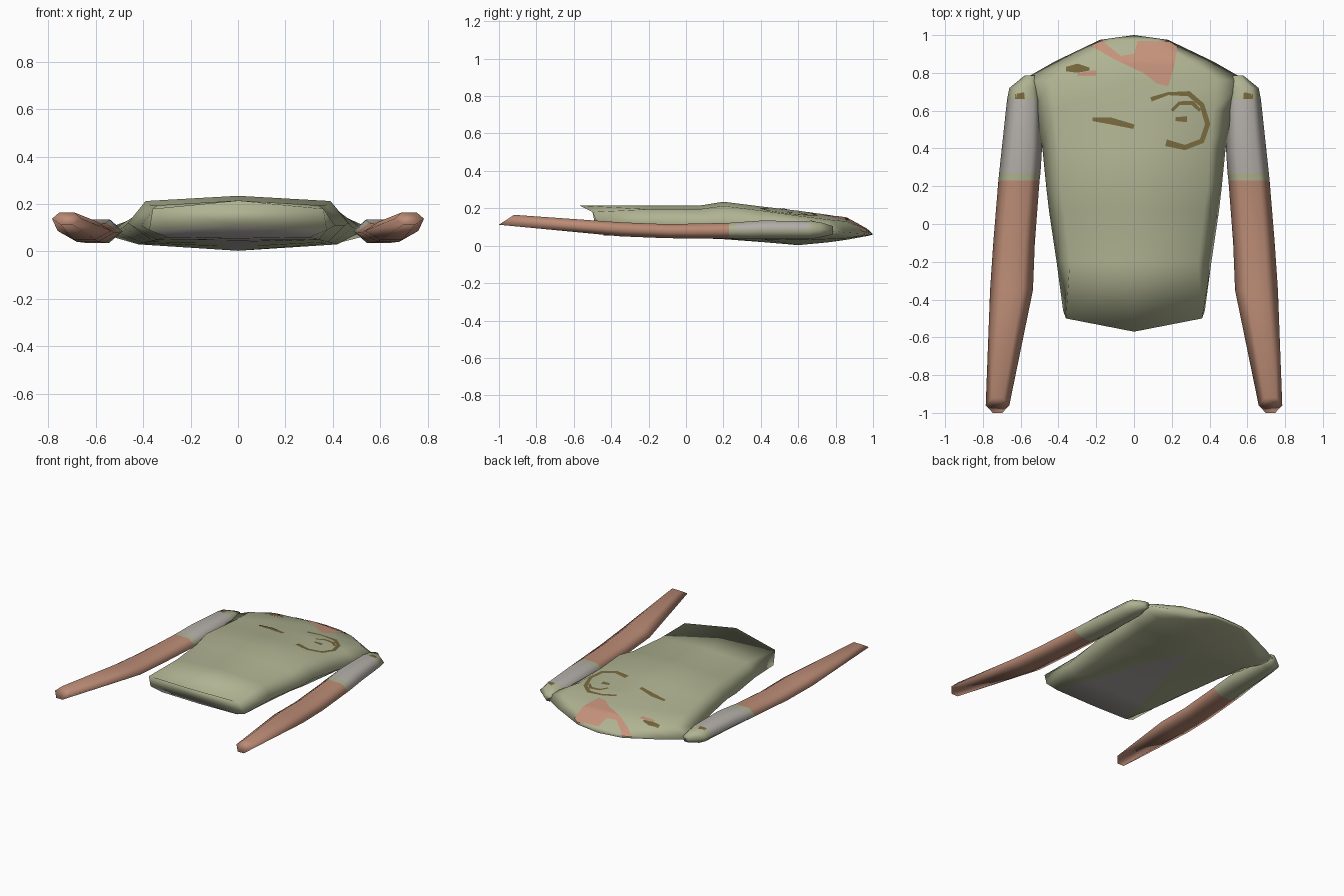
import bpy, bmesh
from mathutils import Vector
from mathutils.bvhtree import BVHTree

if "Cube" in bpy.data.objects:
    bpy.data.objects.remove(bpy.data.objects["Cube"])


def material(name, rgb):
    m = bpy.data.materials.new(name)
    m.diffuse_color = (*rgb, 1)
    m.use_nodes = True
    m.node_tree.nodes["Principled BSDF"].inputs["Base Color"].default_value = m.diffuse_color
    return m


GREEN = material("sage_green", (0.43, 0.45, 0.285))
GREY = material("warm_grey", (0.46, 0.43, 0.40))
SKIN = material("tan", (0.50, 0.26, 0.18))
PINK = material("dusty_pink", (0.56, 0.29, 0.20))
BROWN = material("olive_brown", (0.18, 0.135, 0.045))
trees = []


def finish(bm, name, mats, smooth=True):
    me = bpy.data.meshes.new(name)
    for f in bm.faces:
        f.smooth = smooth
    bm.to_mesh(me)
    bm.free()
    for m in mats:
        me.materials.append(m)
    ob = bpy.data.objects.new(name, me)
    bpy.context.collection.objects.link(ob)
    return ob


def loft(bm, rings):
    """Join equal-length rings of points with quads."""
    rows = [[bm.verts.new(p) for p in r] for r in rings]
    n = len(rows[0])
    for a, b in zip(rows, rows[1:]):
        for i in range(n):
            j = (i + 1) % n
            bm.faces.new((a[i], a[j], b[j], b[i]))
    return rows


# Torso: half sections (top centre, top crease, side, underside, under centre)
def section(y, zt, c, s, b, zu):
    return [(0, y, zt), (c[0], y, c[1]), (s[0], y, s[1]), (b[0], y, b[1]), (0, y, zu)]


halves = [
    [(0, -.57, .215), (.36, -.5, .18), (.375, -.46, .09), (.30, -.44, .06), (0, -.44, .055)],
    section(-.20, .215, (.34, .195), (.41, .11), (.34, .05), .047),
    section(.07, .214, (.37, .195), (.45, .11), (.36, .045), .04),
    section(.20, .235, (.39, .213), (.465, .12), (.38, .04), .035),
    section(.40, .210, (.40, .188), (.485, .10), (.40, .035), .02),
    section(.60, .187, (.42, .160), (.53, .09), (.42, .03), .003),
    section(.76, .165, (.44, .140), (.595, .08), (.42, .035), .018),
    section(.86, .148, (.30, .130), (.42, .07), (.28, .04), .032),
    section(.975, .085, (.12, .080), (.18, .062), (.10, .056), .053),
]
bm = bmesh.new()
rows = loft(bm, [h + [(-x, y, z) for x, y, z in h[3:0:-1]] for h in halves])
tip = bm.verts.new((0, 1, .06))
for i in range(8):
    bm.faces.new((rows[-1][i], rows[-1][(i + 1) % 8], tip))
# closed hem, split into an upper and a lower grey face
hem = rows[0]
mid = bm.verts.new((0, -.485, .11))
bm.faces.new((hem[0], hem[1], hem[2], mid, hem[6], hem[7]))
low = bm.faces.new((hem[2], hem[3], hem[4], hem[5], hem[6], mid))
low.material_index = 1
bmesh.ops.recalc_face_normals(bm, faces=bm.faces)
# grey triangle cut into the underside
for s in (1, -1):
    under = [f for f in bm.faces if f.normal.z < -.8]
    geom = under + list({e for f in under for e in f.edges}) + list({v for f in under for v in f.verts})
    bmesh.ops.bisect_plane(bm, geom=geom, dist=1e-4, plane_co=(0, .6, 0),
                           plane_no=(1.04 * s, .30, 0))
bm.normal_update()
for f in bm.faces:
    c = f.calc_center_median()
    if f.normal.z < -.8 and abs(c.x) < (.6 - c.y) * .30 / 1.04:
        f.material_index = 1
trees.append(BVHTree.FromBMesh(bm))
finish(bm, "torso", [GREEN, GREY])

# Arms: six-sided rings (y, inner x, outer x, low z, high z, slant)
arm_rings = [
    (-.96, .66, .785, .112, .165, .04),
    (-.35, .535, .762, .050, .125, 0),
    (-.10, .525, .745, .040, .115, 0),
    (.23, .500, .718, .038, .122, 0),
    (.27, .495, .714, .037, .125, 0),
    (.40, .487, .700, .035, .134, 0),
    (.66, .490, .672, .035, .132, 0),
    (.72, .500, .660, .045, .125, 0),
    (.785, .520, .580, .06, .105, 0),
]


def arm(side, name):
    bm = bmesh.new()
    rings = []
    for y, a, b, lo, hi, d in arm_rings:
        w, m = b - a, (lo + hi) / 2
        rings.append([(side * x, yy, z) for x, yy, z in (
            (a, y, m), (a + w * .25, y + d, hi), (b - w * .25, y + d, hi),
            (b, y, m), (b - w * .3, y - d, lo), (a + w * .3, y - d, lo))])
    rows = loft(bm, rings)
    bm.faces.new(rows[0])
    bm.faces.new(rows[-1])
    bmesh.ops.recalc_face_normals(bm, faces=bm.faces)
    for f in bm.faces:
        y = f.calc_center_median().y
        if y < .23:
            f.material_index = 2          # bare arm
        elif .27 < y < .66 and f.normal.z > -.3:
            f.material_index = 1          # sleeve
    trees.append(BVHTree.FromBMesh(bm))
    finish(bm, name, [GREEN, GREY, SKIN])


arm(1, "right_arm")
arm(-1, "left_arm")


# Painted patches: quads subdivided and dropped onto the upper surface
def drop(p, lift):
    zs = [h[0].z for h in (t.ray_cast(Vector((p.x, p.y, 1)), Vector((0, 0, -1))) for t in trees) if h[0]]
    return (p.x, p.y, (max(zs) if zs else .06) + lift)


def patches(name, quads, mat, n, lift=.003):
    bm = bmesh.new()
    for q in quads:
        a, b, c, d = (Vector(p) for p in q)
        g = [[bm.verts.new(drop(a.lerp(b, i / n).lerp(d.lerp(c, i / n), j / n), lift))
              for j in range(n + 1)] for i in range(n + 1)]
        for i in range(n):
            for j in range(n):
                bm.faces.new((g[i][j], g[i + 1][j], g[i + 1][j + 1], g[i][j + 1]))
    for f in bm.faces:
        f.normal_update()
        if f.normal.z < 0:
            f.normal_flip()
    finish(bm, name, [mat])


def ribbon(points):
    """Quads along a path of (x, y, half width)."""
    pts = [Vector(p[:2]) for p in points]
    edges = []
    for i, p in enumerate(pts):
        t = (pts[min(i + 1, len(pts) - 1)] - pts[max(i - 1, 0)]).normalized()
        o = Vector((-t.y, t.x)) * points[i][2]
        edges.append((p + o, p - o))
    return [(a[0], a[1], b[1], b[0]) for a, b in zip(edges, edges[1:])]


patches("collar_patch", [
    ((-.23, .945), (-.17, .97), (-.07, .89), (-.10, .87)),
    ((-.10, .87), (-.07, .89), (0, .90), (.05, .80)),
    ((.05, .80), (0, .90), (.02, .97), (.19, .965)),
    ((.05, .80), (.19, .965), (.23, .94), (.12, .745)),
    ((.12, .745), (.23, .94), (.21, .82), (.18, .73))], PINK, 10)
patches("chest_pink_mark", ribbon([(-.30, .79, .008), (-.20, .80, .015)]), PINK, 3)
patches("curved_stain", ribbon([(.09, .66, .012), (.18, .69, .008), (.29, .69, .014), (.36, .63, .013),
                                (.39, .53, .014), (.36, .44, .014), (.27, .405, .014), (.17, .43, .018)])
        + ribbon([(.20, .60, .008), (.24, .64, .01), (.31, .64, .012), (.35, .60, .008)])
        + ribbon([(.22, .555, .01), (.28, .555, .016)]), BROWN, 3)
patches("streak_stain", ribbon([(-.22, .555, .01), (-.12, .545, .018), (0, .515, .012)]), BROWN, 3)
patches("chest_stain", ribbon([(-.36, .82, .012), (-.30, .825, .024), (-.235, .82, .008)]), BROWN, 3)
patches("shoulder_stains", ribbon([(-.63, .675, .012), (-.58, .68, .018)])
        + ribbon([(.58, .68, .018), (.63, .675, .012)]), BROWN, 3)
